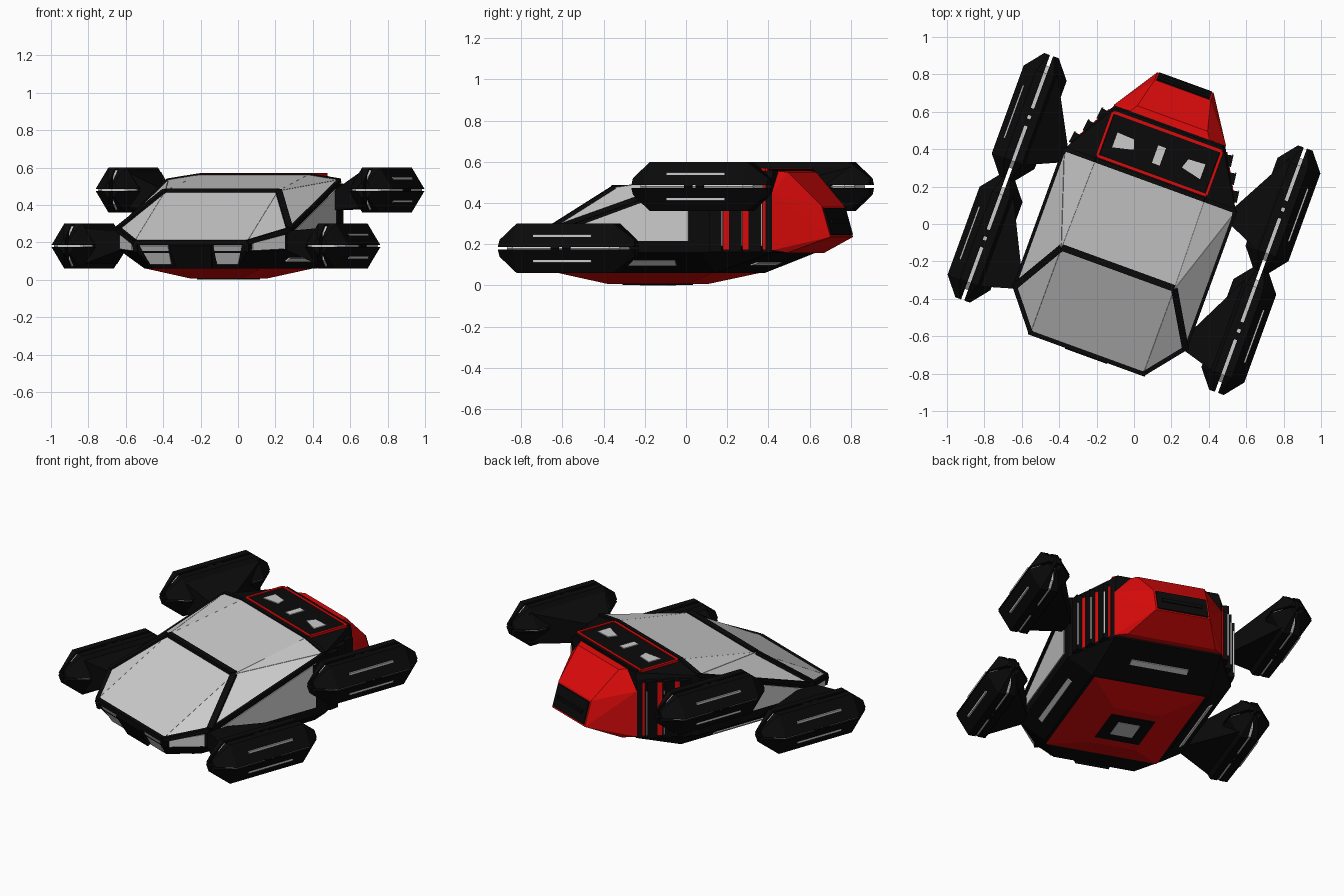
import bpy, bmesh, math
from mathutils import Vector

if "Cube" in bpy.data.objects:
    bpy.data.objects.remove(bpy.data.objects["Cube"])

YAW = math.radians(-20)          # the whole craft is turned on its vertical axis


def material(name, color):
    m = bpy.data.materials.new(name)
    m.diffuse_color = color
    m.use_nodes = True
    m.node_tree.nodes["Principled BSDF"].inputs["Base Color"].default_value = m.diffuse_color
    return m


BLACK = material("black_paint", (0.003, 0.003, 0.003, 1))
RED = material("red_paint", (0.72, 0.003, 0.003, 1))
GREY = None


def solid(name, groups, mat):
    """One flat-faced object made of the convex hull of each point group."""
    out = bmesh.new()
    for pts in groups:
        bm = bmesh.new()
        for p in pts:
            bm.verts.new(p)
        bmesh.ops.convex_hull(bm, input=bm.verts[:])
        loose = [v for v in bm.verts if not v.link_faces]
        bmesh.ops.delete(bm, geom=loose, context='VERTS')
        bmesh.ops.dissolve_limit(bm, angle_limit=0.01, verts=bm.verts[:], edges=bm.edges[:])
        bmesh.ops.recalc_face_normals(bm, faces=bm.faces[:])
        tmp = bpy.data.meshes.new("tmp")
        bm.to_mesh(tmp)
        bm.free()
        out.from_mesh(tmp)
        bpy.data.meshes.remove(tmp)
    me = bpy.data.meshes.new(name)
    out.to_mesh(me)
    out.free()
    ob = bpy.data.objects.new(name, me)
    ob.rotation_euler[2] = YAW
    bpy.context.collection.objects.link(ob)
    if mat:
        me.materials.append(mat)
    return ob


def plate(pts, t=0.006):
    pts = [Vector(p) for p in pts]
    n = (pts[1] - pts[0]).cross(pts[2] - pts[0]).normalized() * t
    return [p + n for p in pts] + [p - n for p in pts]


def bar(p, q, w=0.013, h=None):
    p, q, h = Vector(p), Vector(q), h or w
    d = (q - p).normalized()
    a = d.cross(Vector((0, 0, 1)) if abs(d.z) < 0.9 else Vector((0, 1, 0))).normalized()
    b = d.cross(a)
    return [e + a * i * w + b * j * h for e in (p, q) for i in (-1, 1) for j in (-1, 1)]


def mirror(pts):
    return [(-p[0], p[1], p[2]) for p in pts]


def both(groups):
    return groups + [mirror(g) for g in groups]


# Key corners of the hull (right half)
NOSE, NOSE_LOW = (.32, -.735, .2), (.315, -.725, .15)
CHEEK, CHEEK_LOW = (.485, -.53, .268), (.485, -.53, .16)
BROW, ROOF_MID = (.32, -.25, .47), (.31, .25, .557)
ROOF_SIDE, SIDE_LOW = (.485, .25, .53), (.485, .255, .16)

# Main hull
half = [NOSE, NOSE_LOW, CHEEK, CHEEK_LOW, BROW, ROOF_MID, ROOF_SIDE, SIDE_LOW,
        (.485, .255, .53), (.315, .56, .52), (.3, .56, .558), (.315, .56, .16),
        (.24, -.66, .06), (.35, -.5, .06), (.35, .28, .06)]
solid("main_hull", [half + mirror(half)], BLACK)

# Grey skin: windscreen, roof and side windows
solid("windscreen", [plate([mirror([NOSE])[0], NOSE, BROW, mirror([BROW])[0]])]
      + both([plate([NOSE, CHEEK, BROW])]), GREY)
solid("roof_panels", [plate([mirror([BROW])[0], BROW, ROOF_MID, mirror([ROOF_MID])[0]])]
      + both([plate([BROW, CHEEK, ROOF_SIDE]), plate([BROW, ROOF_SIDE, ROOF_MID])]), GREY)
solid("side_windows", both([plate([(.485, -.49, .215), (.485, .19, .215),
                                   (.485, .19, .485), (.485, -.49, .25)])]), GREY)

# Black frames along the window edges
solid("window_frames", both([bar(NOSE, CHEEK), bar(CHEEK, BROW, .018), bar(CHEEK, ROOF_SIDE, .011),
                             bar(ROOF_SIDE, ROOF_MID, .012), bar(CHEEK, CHEEK_LOW, .012),
                             bar(NOSE, NOSE_LOW)])
      + [bar(mirror([p])[0], p, w) for p, w in ((NOSE, .013), (BROW, .018), (ROOF_MID, .012))], BLACK)

# Nose lamps and centre grille
solid("nose_panels", both([plate([(.13, -.733, .185), (.29, -.733, .185),
                                  (.25, -.68, .085), (.13, -.68, .085)], .008),
                           plate([(.34, -.71, .195), (.465, -.554, .24),
                                  (.465, -.554, .165), (.34, -.71, .155)], .007)]), GREY)
solid("nose_grille", [plate([(-.12, -.735, .19), (.12, -.735, .19),
                             (.10, -.67, .07), (-.10, -.67, .07)], .02)], BLACK)

# Red tray under the hull with a framed hatch
solid("belly", [[(s * a, v, z) for s in (-1, 1) for a, v, z in
                 ((.33, -.54, .06), (.33, .26, .06), (.14, -.35, .006), (.14, .06, .006))]], RED)
solid("belly_hatch_frame", [plate([(-.13, -.28, .006), (.13, -.28, .006),
                                   (.13, -.01, .006), (-.13, -.01, .006)], .004)], BLACK)
solid("belly_hatch", [plate([(-.065, -.215, .004), (.065, -.215, .004),
                             (.065, -.075, .004), (-.065, -.075, .004)], .004)], GREY)
solid("lower_trim", both([plate([(.407, -.38, .1), (.407, .1, .1), (.43, .1, .12), (.43, -.38, .12)], .007)])
      + [plate([(-.17, .395, .102), (.17, .395, .102), (.17, .43, .114), (-.17, .43, .114)], .007)], GREY)

# Rear deck: red outline with three small grey insets
A, B = (.31, .275, .562), (.31, .525, .562)
solid("deck_plate", [plate([(-.3, .27, .558), (.3, .27, .558), (.3, .55, .558), (-.3, .55, .558)], .008)], BLACK)
solid("deck_outline", both([bar(A, B, .008)])
      + [bar(mirror([p])[0], p, .008) for p in (A, B)], RED)
solid("deck_insets", both([plate([(.137, .372, .564), (.25, .345, .564),
                                  (.25, .43, .564), (.155, .425, .564)], .007)])
      + [plate([(-.022, .34, .564), (.022, .34, .564), (.022, .44, .564), (-.022, .44, .564)], .007)], GREY)

# Red vents with stepped black fins on the tapering rear flanks
solid("vent_panels", both([plate([(.46, .297, .175), (.33, .53, .175),
                                  (.33, .53, .5), (.46, .297, .5)], .007)]), RED)
fins, edges = [], []
for v in (.355, .44, .525):
    u = .485 - (v - .255) * .557
    fins.append([(a, b, z) for z in (.165, .515) for a, b in
                 ((u + .048, v - .062), (u + .04, v), (u - .03, v - .012), (u - .01, v - .062))])
    edges.append(bar((u + .036, v, .19), (u + .036, v, .46), .004))
solid("vent_fins", both(fins), BLACK)
solid("fin_edges", both(edges), GREY)

# Red tail with a dark exhaust slot
tail = [(.32, .56, .17), (.32, .56, .45), (.23, .555, .555), (.2, .6, .55),
        (.16, .76, .385), (.16, .805, .235), (.26, .62, .158)]
solid("tail", [tail + mirror(tail)], RED)
solid("exhaust_slot", [plate([(-.15, .765, .375), (.15, .765, .375),
                              (.15, .803, .245), (-.15, .803, .245)], .006)], BLACK)
solid("exhaust_vane", [bar((-.12, .79, .31), (.12, .79, .31), .01)], BLACK)

# Four hexagonal pods: black quarter shells around a grey core, on flared struts
CU, GAP = .722, .009
ENDS = ((-.35, .34), (-.25, 1), (.25, 1), (.35, .34))
for name, cv, cz, root in (("front", -.345, .18, -.50), ("rear", .345, .48, .22)):
    shells = []
    for su in (-1, 1):
        for sz in (-1, 1):
            shells.append([(CU + su * a, cv + v, cz + sz * b) for v, k in ENDS for a, b in
                           ((.122 * k, GAP * .7), (.05 * k, .12 * k), (GAP, .12 * k), (GAP, GAP * .7))])
    solid(name + "_pod_shells", both(shells), BLACK)
    core = [(CU + a * k, cv + v, cz + b * k) for v, k in ((-.29, .62), (-.25, .9), (.25, .9), (.29, .62))
            for a, b in ((.122, 0), (.05, .12), (-.05, .12), (-.122, 0), (-.05, -.12), (.05, -.12))]
    solid(name + "_pod_cores", both([core]), GREY)
    bands = [[(CU + a, cv + o + d, cz + b) for d in (-.02, .02) for a, b in
              ((.12, 0), (.048, .118), (-.048, .118), (-.12, 0), (-.048, -.118), (.048, -.118))]
             for o in (-.03, .03)]
    solid(name + "_pod_bands", both(bands), BLACK)
    strut = [(.47, root + d, (.21 if cz < .3 else .42) + z) for d in (-.04, .04) for z in (-.05, .05)]
    strut += [(.66, cv + v, cz + z) for v in (-.25, .27) for z in (-.095, .095)]
    solid(name + "_struts", both([strut]), BLACK)
    lines = [bar((CU + .086, cv - .15, cz + s * .062), (CU + .086, cv + .15, cz + s * .062), .006)
             for s in (-1, 1)]
    solid(name + "_pod_lines", both(lines), GREY)
